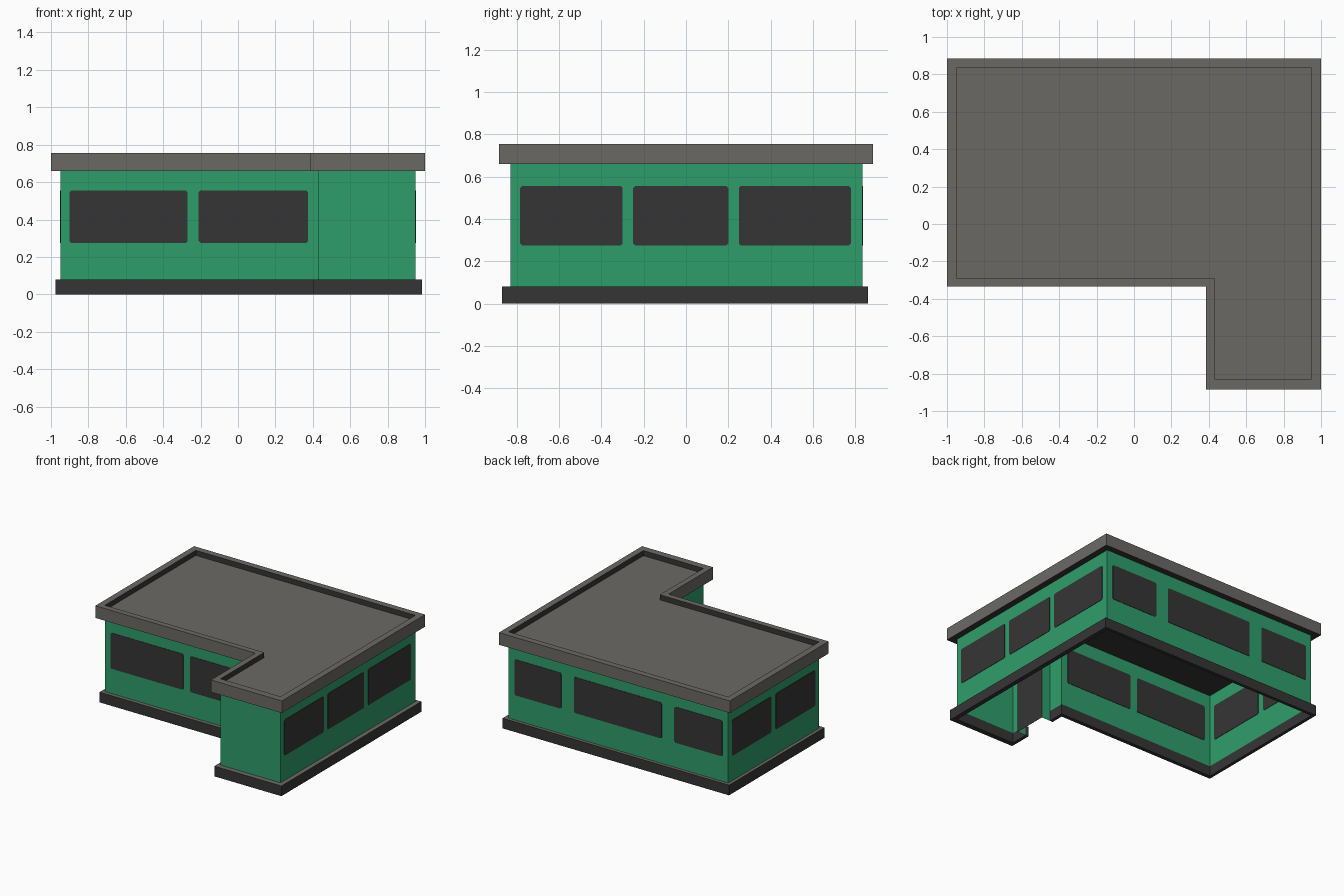
import bpy, bmesh

if "Cube" in bpy.data.objects:
    bpy.data.objects.remove(bpy.data.objects["Cube"])


def material(name, rgb):
    m = bpy.data.materials.new(name)
    m.diffuse_color = (*rgb, 1)
    m.use_nodes = True
    m.node_tree.nodes["Principled BSDF"].inputs["Base Color"].default_value = m.diffuse_color
    return m


GREEN = material("green", (0.028, 0.337, 0.147))
CHARCOAL = material("charcoal", (0.036, 0.036, 0.036))
GRAY = material("warm_gray", (0.147, 0.141, 0.130))


def make(name, faces, mats, closed=True, rule=None):
    """Build an object from faces given as point lists; rule picks a material slot."""
    bm = bmesh.new()
    for f in faces:
        bm.faces.new([bm.verts.new(p) for p in f])
    bmesh.ops.remove_doubles(bm, verts=bm.verts, dist=1e-5)
    if closed:
        bmesh.ops.recalc_face_normals(bm, faces=bm.faces)
    bm.normal_update()
    if rule:
        for f in bm.faces:
            f.material_index = rule(f)
    me = bpy.data.meshes.new(name)
    bm.to_mesh(me)
    bm.free()
    for m in mats:
        me.materials.append(m)
    ob = bpy.data.objects.new(name, me)
    bpy.context.collection.objects.link(ob)
    return ob


def ell(x0, x1, y0, y1, nx, ny):
    """L-shaped outline, counter-clockwise from the notch corner."""
    return [(nx, ny), (nx, y0), (x1, y0), (x1, y1), (x0, y1), (x0, ny)]


def at(p, z):
    return (p[0], p[1], z)


def band(a, za, b, zb, loop=True):
    """Quads joining outline a at za to outline b at zb."""
    n = len(a)
    return [[at(a[i], za), at(a[(i + 1) % n], za), at(b[(i + 1) % n], zb), at(b[i], zb)]
            for i in range(n if loop else n - 1)]


WALL = ell(-0.95, 0.95, -0.83, 0.835, 0.43, -0.29)
BASE = ell(-0.975, 0.985, -0.87, 0.86, 0.405, -0.32)
EAVE = ell(-1.0, 1.0, -0.885, 0.885, 0.385, -0.335)
Z_BASE, Z_WALL, Z_FLOOR, Z_TOP = 0.08, 0.66, 0.715, 0.755
D0, D1, D_TOP, D_X = -0.69, -0.42, 0.555, 0.505    # door recess


def door_path(o):
    """Open path round the outline, from one door edge to the other."""
    return [(o[0][0], D0)] + o[1:] + [o[0], (o[0][0], D1)]


# Plinth: ring around the walls, broken at the door
inner, outer = door_path(WALL), door_path(BASE)
faces = (band(outer, 0, outer, Z_BASE, False) + band(inner, 0, inner, Z_BASE, False)
         + band(outer, 0, inner, 0, False)
         + band(outer, Z_BASE, inner, Z_BASE, False))
for k in (0, -1):
    faces.append([at(outer[k], 0), at(inner[k], 0),
                  at(inner[k], Z_BASE), at(outer[k], Z_BASE)])
make("plinth", faces, [CHARCOAL, GRAY], rule=lambda f: int(f.normal.z > 0.5))

# Walls: single sheet with a recess for the door
wx = WALL[0][0]
faces = band(inner, Z_BASE, inner, Z_WALL, False)
faces.append([(wx, D1, D_TOP), (wx, D0, D_TOP), (wx, D0, Z_WALL), (wx, D1, Z_WALL)])
faces.append([(wx, D0, D_TOP), (wx, D1, D_TOP), (D_X, D1, D_TOP), (D_X, D0, D_TOP)])
faces.append([(wx, D1, 0), (D_X, D1, 0), (D_X, D1, D_TOP), (wx, D1, D_TOP)])
faces.append([(D_X, D0, 0), (wx, D0, 0), (wx, D0, D_TOP), (D_X, D0, D_TOP)])
make("walls", faces, [GREEN], closed=False)

# Door at the back of the recess
make("door", [[(D_X, D1, 0), (D_X, D0, 0), (D_X, D0, D_TOP), (D_X, D1, D_TOP)]],
     [CHARCOAL], closed=False)

# Roof with raised parapet, dark soffit and dark inner rim
faces = (band(EAVE, Z_WALL, EAVE, Z_TOP) + band(EAVE, Z_TOP, WALL, Z_TOP)
         + band(WALL, Z_TOP, WALL, Z_FLOOR))
faces.append([at(p, Z_FLOOR) for p in WALL])
faces.append([at(p, Z_WALL) for p in EAVE])


def roof_rule(f):
    inner_rim = abs(f.normal.z) < 0.5 and min(v.co.z for v in f.verts) > Z_WALL + 0.01
    return int(f.normal.z < -0.5 or inner_rim)


make("roof", faces, [GRAY, CHARCOAL], rule=roof_rule)


# Windows: thin plates with clipped corners, showing on both sides of the wall
def window(name, axis, pos, a, b, z0=0.275, z1=0.555, t=0.003, c=0.009):
    prof = [(a + c, z0), (b - c, z0), (b, z0 + c), (b, z1 - c),
            (b - c, z1), (a + c, z1), (a, z1 - c), (a, z0 + c)]

    def pt(p, d):
        return (pos + d, p[0], p[1]) if axis == "x" else (p[0], pos + d, p[1])
    fs = [[pt(p, -t) for p in prof], [pt(p, t) for p in prof]]
    for i in range(8):
        p, q = prof[i], prof[(i + 1) % 8]
        fs.append([pt(p, -t), pt(q, -t), pt(q, t), pt(p, t)])
    make(name, fs, [CHARCOAL])


for side, axis, pos, spans in (
        ("front", "y", -0.29, [(-0.90, -0.27), (-0.21, 0.375)]),
        ("right", "x", 0.95, [(-0.785, -0.30), (-0.25, 0.20), (0.25, 0.78)]),
        ("back", "y", 0.835, [(-0.90, -0.485), (-0.375, 0.385), (0.495, 0.90)]),
        ("left", "x", -0.95, [(-0.24, 0.25), (0.305, 0.79)])):
    for i, (a, b) in enumerate(spans):
        window(f"{side}_window_{i + 1}", axis, pos, a, b)
